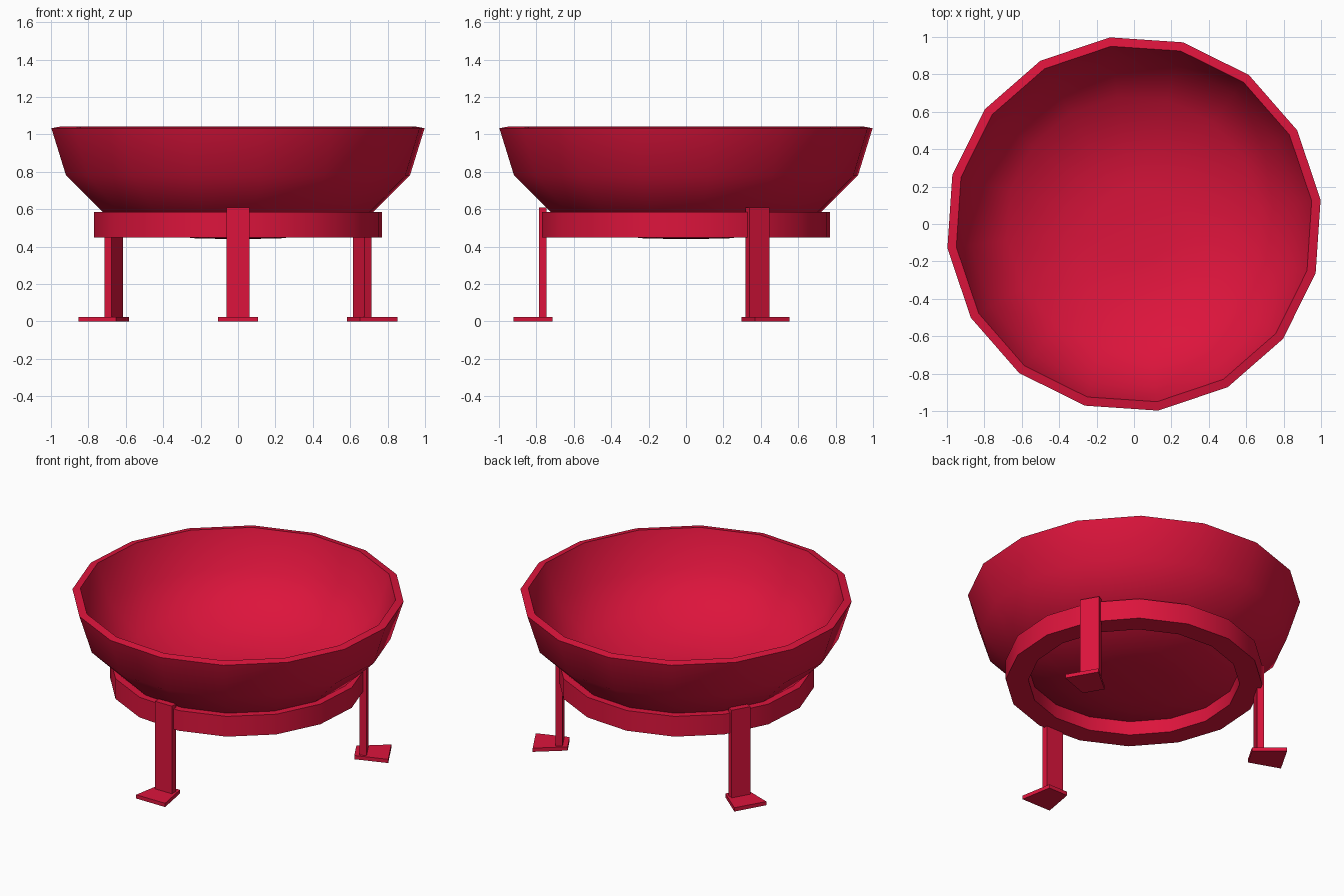
import bpy, bmesh
from math import sin, cos, radians, pi

if "Cube" in bpy.data.objects:
    bpy.data.objects.remove(bpy.data.objects["Cube"])

SIDES, TURN = 16, radians(7.4)

mat = bpy.data.materials.new("crimson")
mat.diffuse_color = (0.72, 0.007, 0.045, 1)
mat.use_nodes = True
mat.node_tree.nodes["Principled BSDF"].inputs["Base Color"].default_value = mat.diffuse_color


def finish(bm, name, smooth=None):
    bmesh.ops.recalc_face_normals(bm, faces=bm.faces)
    me = bpy.data.meshes.new(name)
    bm.to_mesh(me)
    bm.free()
    me.materials.append(mat)
    ob = bpy.data.objects.new(name, me)
    bpy.context.collection.objects.link(ob)
    if smooth:
        bpy.ops.object.select_all(action='DESELECT')
        ob.select_set(True)
        bpy.context.view_layer.objects.active = ob
        bpy.ops.object.shade_smooth_by_angle(angle=radians(smooth))
    return ob


def lathe(name, profile, closed, smooth):
    """Revolve (radius, z) points around z with a low side count."""
    bm = bmesh.new()
    rings = []
    for r, z in profile:
        if r == 0:
            rings.append([bm.verts.new((0, 0, z))] * SIDES)
        else:
            angles = [TURN + 2 * pi * i / SIDES for i in range(SIDES)]
            rings.append([bm.verts.new((r * cos(a), r * sin(a), z)) for a in angles])
    pairs = list(zip(rings, rings[1:] + rings[:1]))
    for a, b in pairs if closed else pairs[:-1]:
        for i in range(SIDES):
            j = (i + 1) % SIDES
            quad = list(dict.fromkeys((a[i], a[j], b[j], b[i])))
            bm.faces.new(quad)
    return finish(bm, name, smooth)


def slab(name, outline, z0, z1, angle):
    """Extrude a (radial, sideways) outline upward and turn it to its leg angle."""
    c, s = cos(angle), sin(angle)
    bm = bmesh.new()
    base = bm.faces.new([bm.verts.new((r * c - w * s, r * s + w * c, z0)) for r, w in outline])
    ext = bmesh.ops.extrude_face_region(bm, geom=[base])
    top = [g for g in ext["geom"] if isinstance(g, bmesh.types.BMVert)]
    bmesh.ops.translate(bm, verts=top, vec=(0, 0, z1 - z0))
    return finish(bm, name)


# Bowl: outer wall, rim, inner wall
lathe("bowl", [(0, 0.441), (0.22, 0.443), (0.385, 0.462), (0.71, 0.565), (0.927, 0.78),
               (1.006, 1.033), (0.958, 1.042), (0.882, 0.803), (0.685, 0.61),
               (0.375, 0.51), (0.2, 0.492), (0, 0.49)], False, 40)

# Support ring under the bowl
lathe("support_ring", [(0.64, 0.45), (0.777, 0.45), (0.777, 0.585), (0.64, 0.585)], True, 30)

# Three legs with flared feet
for label, deg in (("front", -90), ("right", 30), ("left", 150)):
    a = radians(deg)
    slab(label + "_leg", [(0.745, -0.0625), (0.787, -0.0625), (0.787, 0.0625), (0.745, 0.0625)],
         0.02, 0.61, a)
    slab(label + "_foot", [(0.713, -0.07), (0.922, -0.107), (0.922, 0.107), (0.713, 0.07)],
         0, 0.025, a)
